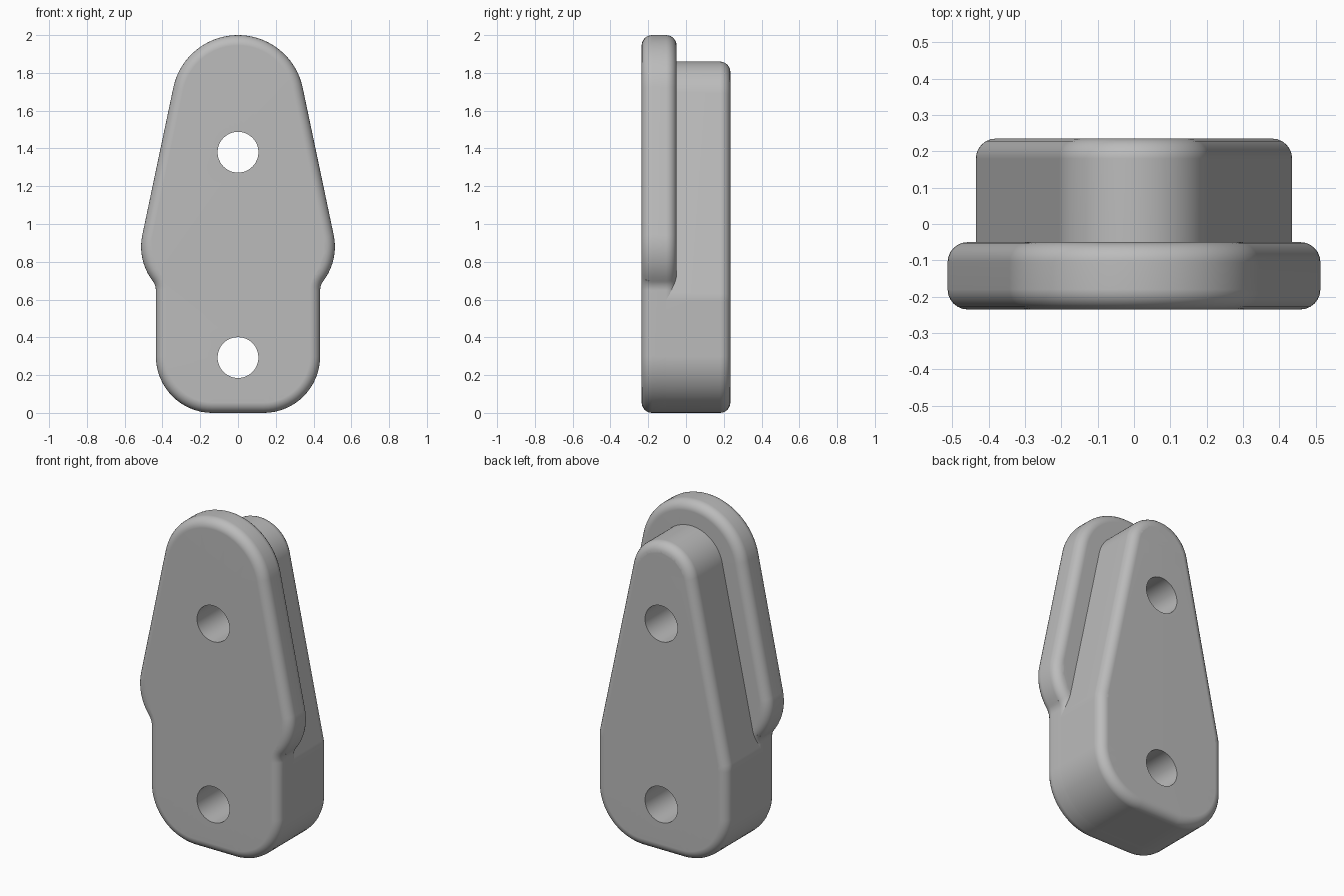
import bpy
import bmesh
from math import cos, sin, pi, radians

cube = bpy.data.objects.get("Cube")
if cube:
    bpy.data.objects.remove(cube, do_unlink=True)

FRONT, STEP, BACK = -0.235, -0.05, 0.235
ROUND = 0.055

grey = bpy.data.materials.new("light grey")
grey.use_nodes = True
grey.diffuse_color = (0.5, 0.5, 0.5, 1)
grey.node_tree.nodes["Principled BSDF"].inputs["Base Color"].default_value = (0.5, 0.5, 0.5, 1)


def outline(arcs, inset):
    """Closed mirrored outline made of tangent arcs, moved inward by inset."""
    half = []
    for cx, cz, r, start, end, steps in arcs:
        # An arc that turns clockwise is concave, so its radius grows inward
        r += -inset if end > start else inset
        for i in range(steps + 1):
            a = radians(start + (end - start) * i / steps)
            half.append((cx + r * cos(a), cz + r * sin(a)))
    return half + [(-x, z) for x, z in reversed(half) if x > 1e-5]


def ring(bm, points, y):
    verts = [bm.verts.new((x, y, z)) for x, z in points]
    edges = [bm.edges.new((v, verts[i - 1])) for i, v in enumerate(verts)]
    return verts, edges


def skin(bm, rings):
    for (a, _), (b, _) in zip(rings, rings[1:]):
        for i in range(len(a)):
            bm.faces.new((a[i - 1], a[i], b[i], b[i - 1]))


def plate(name, arcs, sections):
    """Skin the outline through (depth, inset) sections, with two bolt holes."""
    bm = bmesh.new()
    walls = [[ring(bm, outline(arcs, inset), y) for y, inset in sections]]
    for cz in (0.293, 1.38):
        circle = [(0.108 * cos(2 * pi * i / 48), cz + 0.108 * sin(2 * pi * i / 48))
                  for i in range(48)]
        walls.append([ring(bm, circle, y) for y in (sections[0][0], sections[-1][0])])
    for rings in walls:
        skin(bm, rings)
    for end in (0, -1):
        rim = [e for rings in walls for e in rings[end][1]]
        bmesh.ops.triangle_fill(bm, edges=rim, use_beauty=True, normal=(0, 1, 0))
    bmesh.ops.recalc_face_normals(bm, faces=bm.faces[:])
    mesh = bpy.data.meshes.new(name)
    bm.to_mesh(mesh)
    bm.free()
    mesh.materials.append(grey)
    part = bpy.data.objects.new(name, mesh)
    bpy.context.scene.collection.objects.link(part)

    # Smooth rounded rims with flat main faces
    for ob in bpy.context.scene.objects:
        ob.select_set(ob == part)
    bpy.context.view_layer.objects.active = part
    bpy.ops.object.shade_smooth_by_angle(angle=radians(30))
    normals = part.modifiers.new("Flat faces", 'WEIGHTED_NORMAL')
    normals.keep_sharp = True


# Quarter-round rims as (depth, inset) sections
turns = [radians(15 * i) for i in range(7)]
front_rim = [(FRONT + ROUND * (1 - cos(t)), ROUND * (1 - sin(t))) for t in turns]
step_rim = [(STEP - ROUND * (1 - sin(t)), ROUND * (1 - cos(t))) for t in turns]
back_rim = [(BACK - ROUND * (1 - sin(t)), ROUND * (1 - cos(t))) for t in turns]

# Outlines from the foot up to the rounded top
foot = (0.135, 0.3, 0.3, -90, 0, 16)
flange = [foot, (0.515, 0.649, 0.08, 180, 142.6, 6),
          (0.213, 0.88, 0.3, -37.4, 12, 10), (0, 1.65, 0.35, 12, 90, 18)]
block = [foot, (0.235, 0.592, 0.2, 0, 12, 3), (0, 1.65, 0.21, 12, 90, 18)]

# The block starts where the rear rim of the flange begins, so their sides meet flush
plate("front_flange", flange, front_rim + step_rim)
plate("back_block", block, [(STEP - ROUND, 0)] + back_rim)
